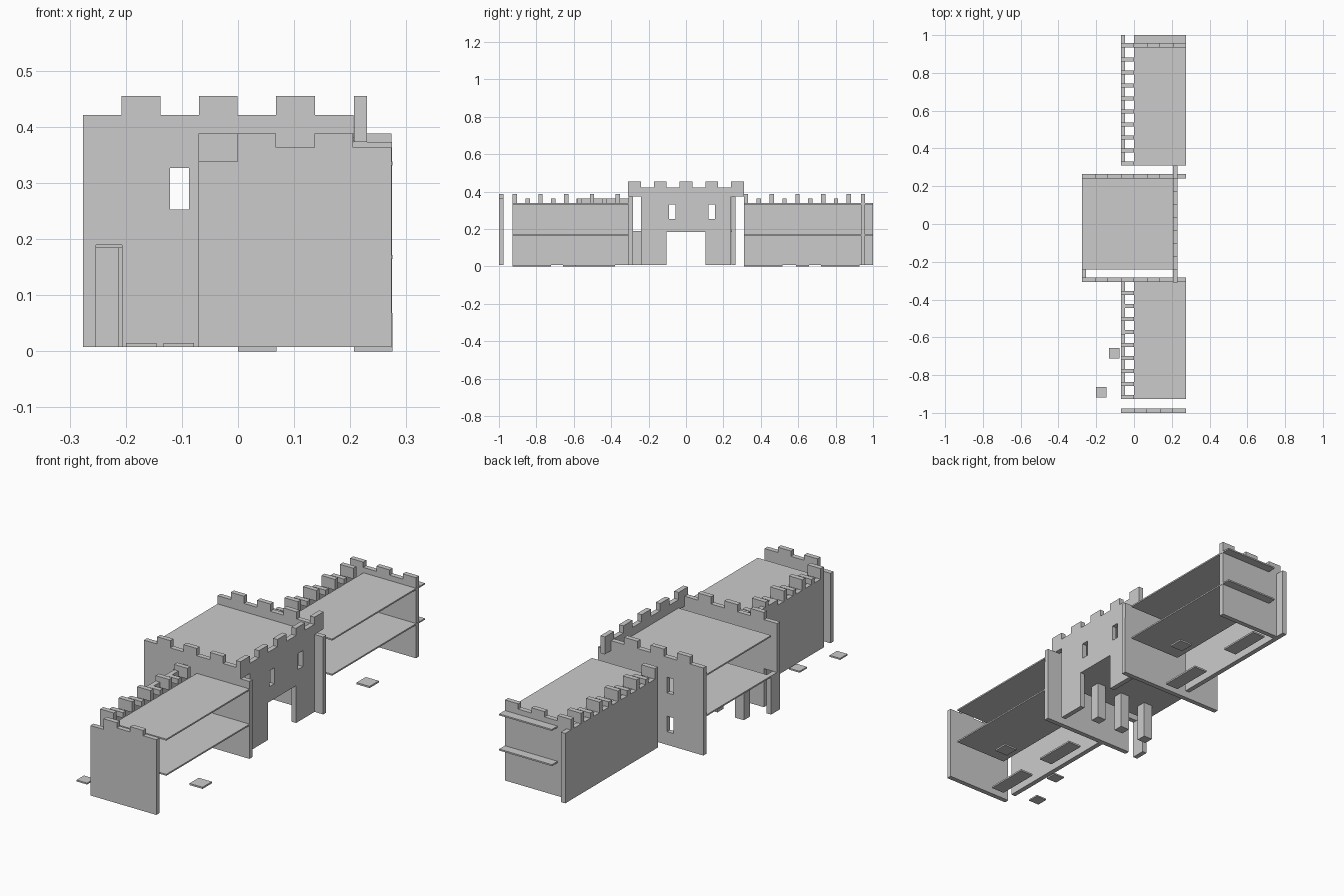
import bpy, bmesh
from mathutils import Vector

cube = bpy.data.objects.get("Cube")
if cube:
    bpy.data.objects.remove(cube, do_unlink=True)

grey = bpy.data.materials.new("plain grey")
grey.use_nodes = True
grey.diffuse_color = (0.6, 0.6, 0.6, 1)
grey.node_tree.nodes["Principled BSDF"].inputs["Base Color"].default_value = (0.6, 0.6, 0.6, 1)

BASE = 0.008     # underside of the walls
T = 0.023        # panel thickness
U = 0.0688       # battlement module


def finish(name, bm):
    bmesh.ops.recalc_face_normals(bm, faces=bm.faces)
    mesh = bpy.data.meshes.new(name)
    bm.to_mesh(mesh)
    bm.free()
    mesh.materials.append(grey)
    ob = bpy.data.objects.new(name, mesh)
    bpy.context.collection.objects.link(ob)
    return ob


def box(name, x, y, z):
    """Box from (low, high) ranges."""
    bm = bmesh.new()
    bmesh.ops.create_cube(bm, size=1)
    for v in bm.verts:
        v.co = [(r[0] + r[1]) / 2 + c * (r[1] - r[0]) for c, r in zip(v.co, (x, y, z))]
    return finish(name, bm)


def panel(name, outline, axis, start):
    """Extrude an upright (u, z) outline by the panel thickness along x or y."""
    bm = bmesh.new()
    place = (lambda u, z: (start, u, z)) if axis == "x" else (lambda u, z: (u, start, z))
    face = bm.faces.new([bm.verts.new(place(u, z)) for u, z in outline])
    new = bmesh.ops.extrude_face_region(bm, geom=[face])["geom"]
    move = Vector((T, 0, 0) if axis == "x" else (0, T, 0))
    bmesh.ops.translate(bm, vec=move, verts=[g for g in new if isinstance(g, bmesh.types.BMVert)])
    return finish(name, bm)


def battlement(u, heights):
    """Stepped top line from left to right, one height per module."""
    points = []
    for i, h in enumerate(heights):
        points += [(u + i * U, h), (u + (i + 1) * U, h)]
    return [p for i, p in enumerate(points) if i == 0 or p != points[i - 1]]


def cut(ob, name, x, y, z):
    cutter = box(name, x, y, z)
    cutter.hide_render = True
    cutter.hide_set(True)
    cutter.display_type = "WIRE"
    mod = ob.modifiers.new(name, "BOOLEAN")
    mod.operation = "DIFFERENCE"
    mod.solver = "EXACT"
    mod.object = cutter


# Tower side panels, notched where the gate wall hooks over them
LOW, HIGH, NOTCH = 0.421, 0.455, 0.373
top = battlement(-0.276, [LOW, HIGH] * 3 + [LOW, NOTCH])
slot = [(-0.207, BASE), (-0.207, 0.19), (-0.253, 0.19), (-0.253, BASE)]
near = panel("tower_front_panel", [(-0.276, BASE)] + top + [(0.275, BASE)] + slot, "y", -0.307)
far = panel("tower_back_panel", [(-0.276, BASE)] + top + [(0.275, BASE)], "y", 0.242)
cut(near, "front_window_cutter", (-0.121, -0.087), (-0.35, -0.25), (0.253, 0.327))
cut(far, "back_upper_window_cutter", (-0.121, -0.087), (0.2, 0.3), (0.253, 0.327))
cut(far, "back_lower_window_cutter", (-0.121, -0.087), (0.2, 0.3), (0.07, 0.143))

# Gate wall with doorway, arms and two windows
gate_top = battlement(-4.5 * U, [HIGH, LOW] * 4 + [HIGH])
right_leg = [(0.31, NOTCH), (0.24, NOTCH), (0.24, BASE), (0.105, BASE), (0.105, 0.184)]
left_leg = [(-u, z) for u, z in reversed(right_leg)]
gate = panel("gate_wall", gate_top + right_leg + left_leg, "x", 0.207)
for side, y in (("left", -0.074), ("right", 0.138)):
    cut(gate, "gate_window_cutter_" + side, (0.15, 0.3), (y - 0.018, y + 0.018), (0.255, 0.33))

# Tower floor, roof, corner leg and supports
for name, z in (("tower_floor", 0.184), ("tower_roof", 0.375)):
    box(name, (-0.276, 0.207), (-0.24, 0.242), (z, z + 0.007))
box("tower_corner_leg", (-0.276, -0.253), (-0.307, -0.24), (BASE, 0.19))
for i in range(3):
    x = -0.19 + i * 2 * U
    box(f"tower_support_{i}", (x - 0.023, x + 0.023), (-0.173, -0.127), (BASE, 0.184))

# Wings: outer wall, two shelves and alternating battlement plates
SHELF, SHORT, TALL = 0.338, 0.363, 0.388
for side, y0, y1, first in (("front", -0.927, -0.307, -0.927), ("back", 0.309, 1.0, 0.309)):
    box(side + "_wing_wall", (-0.07, -0.07 + T), (y0, y1), (BASE, SHELF))
    for level, z in (("lower", 0.172), ("upper", SHELF)):
        box(f"{side}_wing_{level}_shelf", (0, 0.275), (y0, y1), (z - 0.007, z))
    for i in range(9):
        y = first + i * U
        box(f"{side}_battlement_{i}", (-0.07, 0), (y, y + T), (SHELF, SHORT if i % 2 else TALL))
box("front_wing_rail", (-0.07, -0.07 + T), (-0.585, -0.307), (SHELF, SHORT))

# Wing end panels
front_top = battlement(-0.07, [SHELF, TALL, SHORT, TALL, SHORT])
back_top = battlement(-0.07, [TALL, SHORT] * 2 + [TALL])
for name, line, y in (("front_end_panel", front_top, -1.0), ("back_end_panel", back_top, 0.935)):
    panel(name, [(-0.07, BASE)] + line + [(line[-1][0], BASE)], "y", y)

# Ground plates under the wings
for i, y in enumerate((-0.927, -0.587, 0.309, 0.722)):
    box(f"long_ground_plate_{i}", (0, U), (y, y + 3 * U), (0, BASE))
for i, y in enumerate((-0.657, 0.588)):
    box(f"square_ground_plate_{i}", (0.207, 0.275), (y, y + U), (0, BASE))

# Loose square tiles beside the front wing
for i, (x, y) in enumerate(((-0.2, -0.918), (-0.133, -0.712))):
    box(f"loose_tile_{i}", (x, x + 0.055), (y, y + 0.055), (BASE, 0.015))
